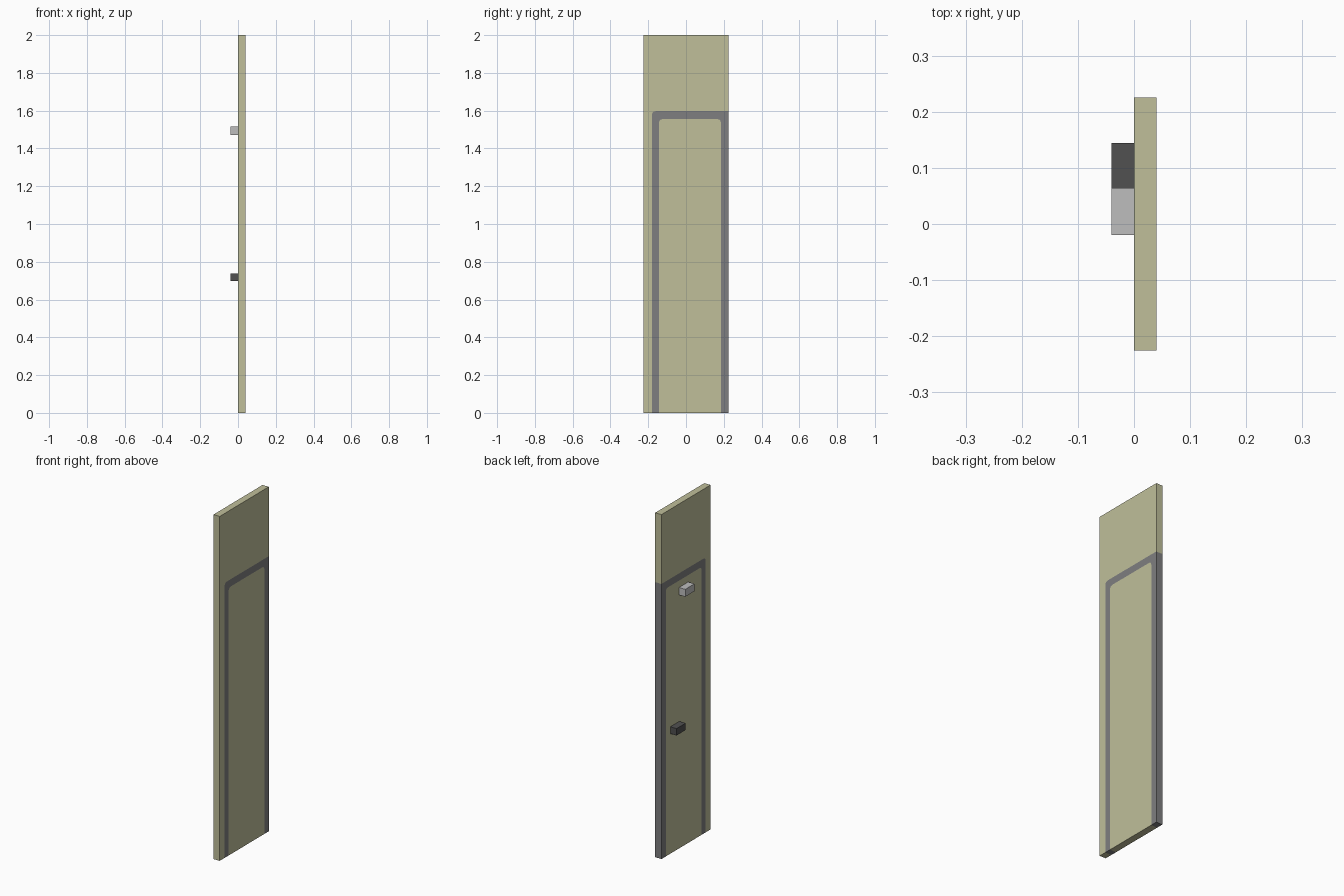
import bpy, bmesh, math

cube = bpy.data.objects.get("Cube")
if cube:
    bpy.data.objects.remove(cube, do_unlink=True)


def material(name, rgb):
    m = bpy.data.materials.new(name)
    m.use_nodes = True
    m.diffuse_color = (*rgb, 1)
    m.node_tree.nodes["Principled BSDF"].inputs["Base Color"].default_value = (*rgb, 1)
    return m


BEIGE = material("beige_panel", (0.525, 0.521, 0.323))
GREY = material("grey_frame", (0.21, 0.21, 0.215))
LIGHT = material("light_grey", (0.515, 0.515, 0.515))
DARK = material("dark_grey", (0.082, 0.082, 0.082))

THICK = 0.04             # panel thickness along x
HALF = 0.225             # half width along y
OUT_Y, OUT_Z = -0.18, 1.597             # outer edge of the frame
IN_Y0, IN_Y1, IN_Z = -0.143, 0.185, 1.555   # opening of the frame


def extrude_profile(name, points, mat, x0, x1):
    """Extrude a closed (y, z) outline from x0 to x1."""
    bm = bmesh.new()
    face = bm.faces.new([bm.verts.new((x0, y, z)) for y, z in points])
    geo = bmesh.ops.extrude_face_region(bm, geom=[face])["geom"]
    verts = [v for v in geo if isinstance(v, bmesh.types.BMVert)]
    bmesh.ops.translate(bm, verts=verts, vec=(x1 - x0, 0, 0))
    bmesh.ops.recalc_face_normals(bm, faces=bm.faces)
    mesh = bpy.data.meshes.new(name)
    bm.to_mesh(mesh)
    bm.free()
    mesh.materials.append(mat)
    obj = bpy.data.objects.new(name, mesh)
    bpy.context.collection.objects.link(obj)
    return obj


def corner(y, z, r, side, steps=3):
    """Rounded top corner: side -1 runs up and over, +1 runs over and down."""
    cy, cz = y - side * r, z - r
    arc = [(cy + side * r * math.cos(a), cz + r * math.sin(a))
           for a in (math.pi / 2 * i / steps for i in range(steps + 1))]
    return arc if side < 0 else arc[::-1]


outer = [(OUT_Y, 0)] + corner(OUT_Y, OUT_Z, 0.018, -1) + [(HALF, OUT_Z)]
inner = ([(IN_Y0, 0)] + corner(IN_Y0, IN_Z, 0.018, -1)
         + corner(IN_Y1, IN_Z, 0.018, 1) + [(IN_Y1, 0)])

# Surrounding wall, door frame and door leaf fit flush into each other
extrude_profile("wall_panel", outer + [(HALF, 2), (-HALF, 2), (-HALF, 0)], BEIGE, 0, THICK)
extrude_profile("door_frame", outer + [(HALF, 0)] + inner[::-1], GREY, 0, THICK)
extrude_profile("door_leaf", inner, BEIGE, 0, THICK)

# Small blocks on the -x face
for name, y0, y1, z0, z1, mat in (
        ("upper_block", -0.02, 0.064, 1.472, 1.515, LIGHT),
        ("handle_block", 0.06, 0.144, 0.697, 0.737, DARK)):
    extrude_profile(name, [(y0, z0), (y1, z0), (y1, z1), (y0, z1)], mat, -0.04, 0)
